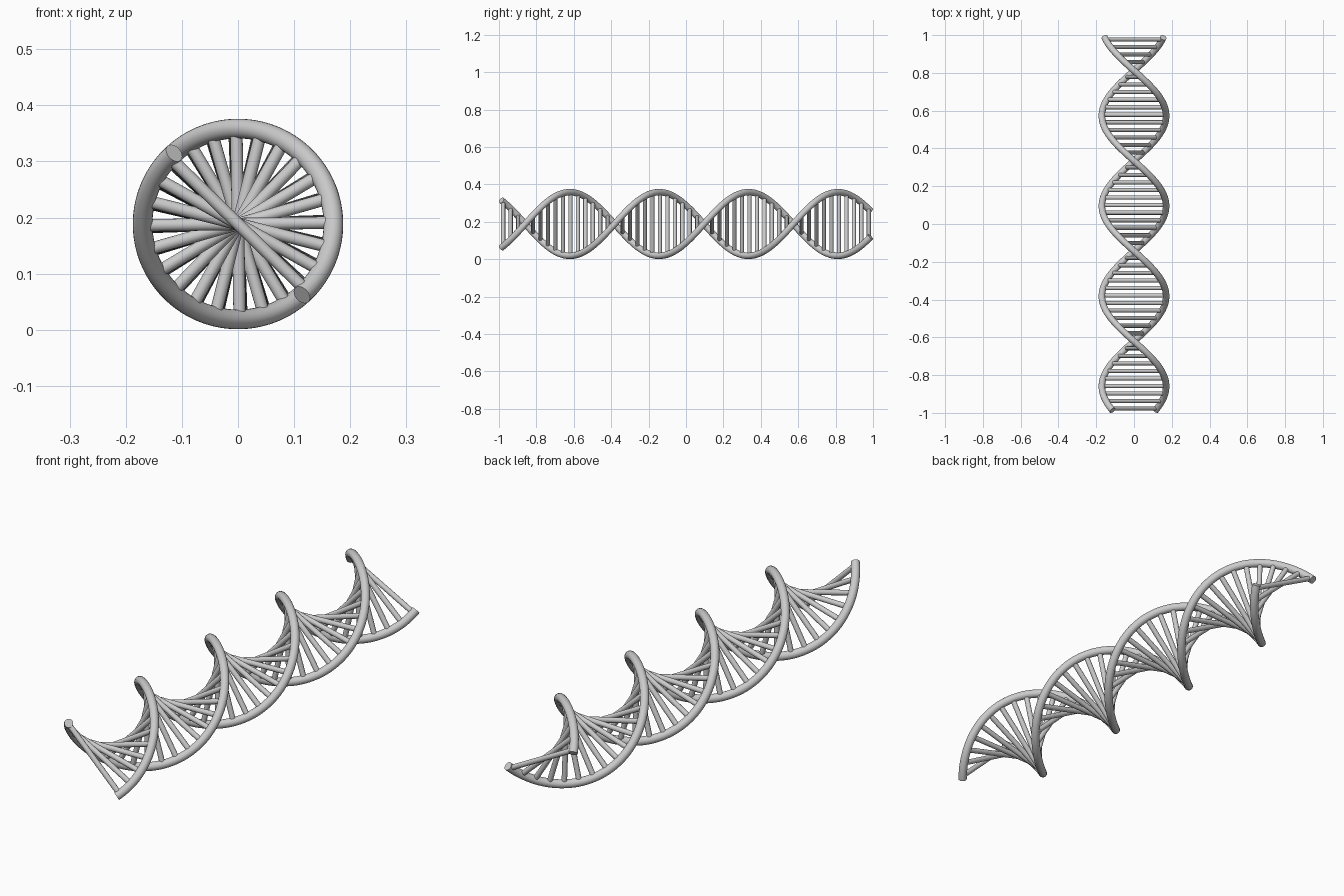
import bpy, math
from mathutils import Vector

if "Cube" in bpy.data.objects:
    bpy.data.objects.remove(bpy.data.objects["Cube"])

R, TUBE, RUNG = 0.17, 0.0175, 0.011      # helix, strand and rung radii
ZC, HALF = 0.1885, 0.987                 # axis height, half length
A0, SWEEP = math.radians(-48), math.radians(744)
RUNGS, INSET = 50, 0.005                 # rung count, gap before first rung (fraction)


def helix(t, phase=0.0):
    a = A0 + SWEEP * t + phase
    return Vector((R * math.cos(a), -HALF + 2 * HALF * t, ZC + R * math.sin(a)))


def ring_tube(name, rings):
    """Skin a list of vertex rings into a capped tube."""
    n = len(rings[0])
    verts = [v for r in rings for v in r]
    faces = [(i * n + j, i * n + (j + 1) % n, (i + 1) * n + (j + 1) % n, (i + 1) * n + j)
             for i in range(len(rings) - 1) for j in range(n)]
    last = (len(rings) - 1) * n
    faces += [tuple(reversed(range(n))), tuple(range(last, last + n))]
    mesh = bpy.data.meshes.new(name)
    mesh.from_pydata(verts, [], faces)
    ob = bpy.data.objects.new(name, mesh)
    bpy.context.collection.objects.link(ob)
    bpy.context.view_layer.objects.active = ob
    ob.select_set(True)
    bpy.ops.object.shade_smooth_by_angle(angle=math.radians(40))
    ob.select_set(False)
    return ob


def circle(centre, u, v, radius, n):
    return [centre + radius * (math.cos(k * math.tau / n) * u + math.sin(k * math.tau / n) * v)
            for k in range(n)]


# two helical strands, half a turn apart
STEPS = 192
for name, phase in (("strand_a", 0.0), ("strand_b", math.pi)):
    rings = []
    for i in range(STEPS + 1):
        t = i / STEPS
        p = helix(t, phase)
        tangent = (helix(t + 1e-3, phase) - helix(t - 1e-3, phase)).normalized()
        out = Vector((p.x, 0, p.z - ZC)).normalized()
        rings.append(circle(p, out, tangent.cross(out), TUBE, 20))
    ring_tube(name, rings)

# straight rungs across the axis
for i in range(RUNGS):
    t = INSET + (1 - 2 * INSET) * i / (RUNGS - 1)
    a, b = helix(t), helix(t, math.pi)
    d = (b - a).normalized()
    y = Vector((0, 1, 0))
    ring_tube(f"rung_{i + 1:02d}", [circle(p, y, d.cross(y), RUNG, 16) for p in (a, b)])
